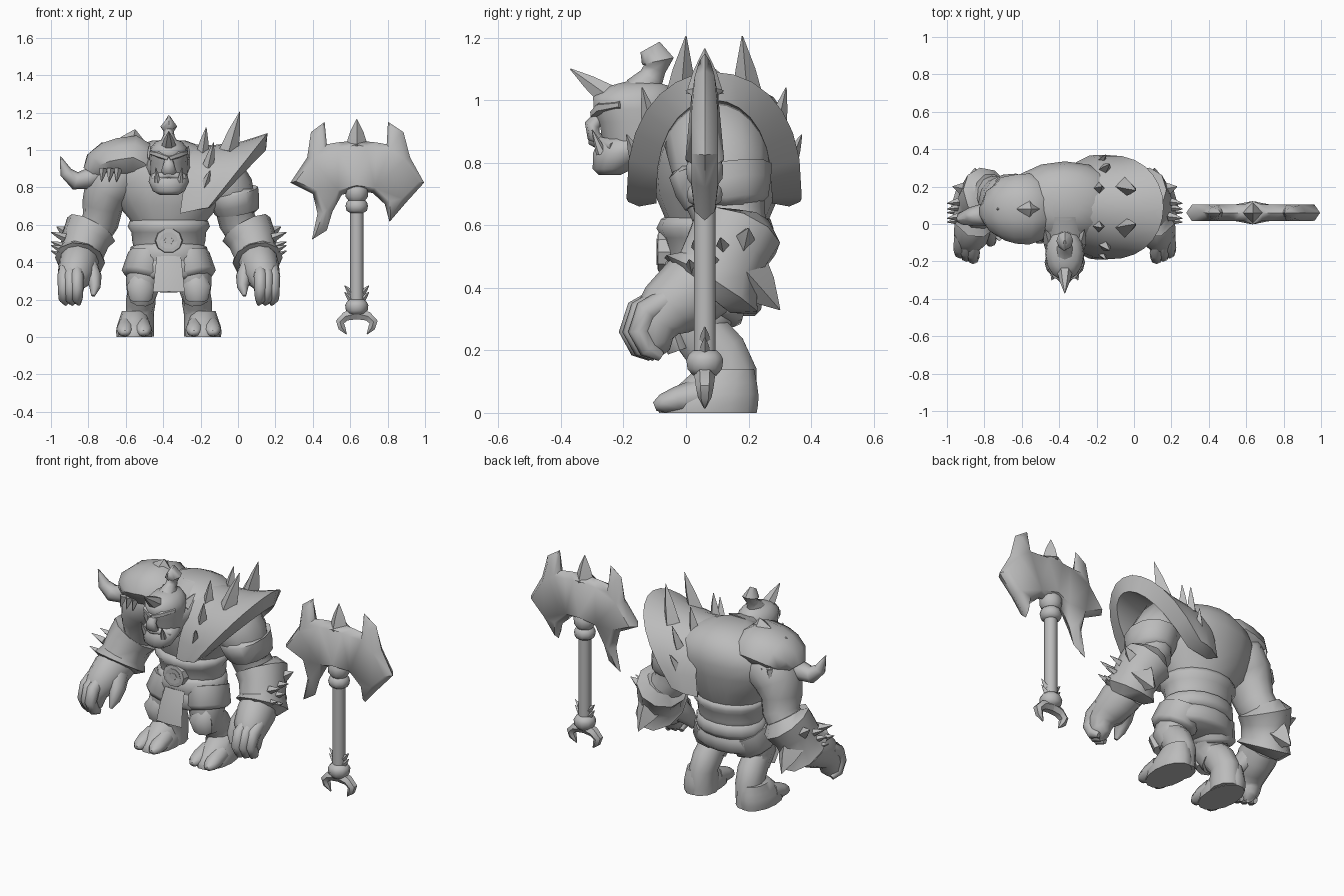
import bpy, bmesh, math
from mathutils import Vector as V

grey = bpy.data.materials.new("stone_grey")
grey.diffuse_color = (0.5, 0.5, 0.5, 1)
CX = -0.37      # middle of the figure
AX, AY = 0.635, 0.06  # axe axis


def finish(name, bm, angle=60):
    bmesh.ops.recalc_face_normals(bm, faces=bm.faces)
    me = bpy.data.meshes.new(name)
    bm.to_mesh(me)
    bm.free()
    me.materials.append(grey)
    ob = bpy.data.objects.new(name, me)
    bpy.context.collection.objects.link(ob)
    bpy.ops.object.select_all(action='DESELECT')
    ob.select_set(True)
    bpy.context.view_layer.objects.active = ob
    bpy.ops.object.shade_smooth_by_angle(angle=math.radians(angle))
    return ob


def skin(name, rings, angle=60):
    """Closed skin over a list of equal rings."""
    bm = bmesh.new()
    vs = [[bm.verts.new(p) for p in r] for r in rings]
    n = len(vs[0])
    for a, b in zip(vs, vs[1:]):
        for i in range(n):
            bm.faces.new((a[i], a[(i + 1) % n], b[(i + 1) % n], b[i]))
    bm.faces.new(vs[0])
    bm.faces.new(vs[-1])
    return finish(name, bm, angle)


def stack(name, levels, n=16, cx=CX):
    """Horizontal oval rings: z, half width, front y, back y."""
    rings = []
    for z, rx, y0, y1 in levels:
        rings.append([(cx + rx * math.cos(t), (y0 + y1) / 2 + (y1 - y0) / 2 * math.sin(t), z)
                      for t in (math.tau * i / n for i in range(n))])
    return skin(name, rings)


def tube(name, pts, n=10, ref=(1, 0, 0), angle=60):
    """Oval rings across a path: x, y, z, radius along ref, other radius."""
    P = [V(p[:3]) for p in pts]
    rings = []
    for i, p in enumerate(pts):
        t = (P[min(i + 1, len(P) - 1)] - P[max(i - 1, 0)]).normalized()
        a = (V(ref) - t * t.dot(V(ref))).normalized()
        b = t.cross(a)
        rings.append([P[i] + a * p[3] * math.cos(k) + b * p[4] * math.sin(k)
                      for k in (math.tau * j / n for j in range(n))])
    return skin(name, rings, angle)


def spike(name, base, tip, r, n=4):
    """Pointed spike with a slightly swollen middle."""
    b, d = V(base), V(tip) - V(base)
    ref = (0, 1, 0) if abs(d.y) < 0.7 * d.length else (1, 0, 0)
    return tube(name, [(*b, r, r), (*(b + d * .5), r * .62, r * .62), (*tip, 0.002, 0.002)], n, ref, 40)


# Torso, belly wrap and belt
stack("torso", [(0.55, .18, -.05, .24), (0.63, .21, -.07, .27), (0.70, .27, -.10, .30),
                (0.80, .32, -.11, .32), (0.88, .33, -.11, .335), (0.95, .29, -.09, .32),
                (1.01, .20, -.05, .28), (1.05, .09, .02, .20)])
stack("belly_wrap", [(0.47, .185, -.05, .24), (0.51, .195, -.06, .255), (0.56, .20, -.075, .26),
                     (0.59, .22, -.095, .28), (0.62, .21, -.08, .27), (0.635, .17, -.05, .23)])
stack("belt", [(0.40, .20, -.07, .24), (0.43, .21, -.08, .26), (0.48, .205, -.075, .26),
               (0.50, .17, -.06, .23)])
stack("hip_skirt", [(0.31, .20, -.06, .22), (0.33, .225, -.08, .24), (0.39, .215, -.08, .25),
                    (0.43, .19, -.06, .23)])
tube("buckle", [(CX, -.05, .515, .075, .07), (CX, -.09, .515, .07, .065),
                (CX, -.095, .515, .05, .045), (CX, -.08, .515, .045, .04)], 10, angle=30)
tube("buckle_emblem", [(CX, -.07, .515, .035, .03), (CX, -.095, .515, .025, .02)], 6, angle=30)
tube("loincloth", [(CX, -.075, .43, .065, .012), (CX, -.11, .34, .075, .012),
                   (CX, -.13, .24, .085, .010)], 4)

# Head: skull, jaw, face pieces
stack("skull", [(0.80, .08, -.24, -.05), (0.87, .10, -.27, -.03), (0.93, .10, -.28, -.01),
                (0.97, .105, -.30, -.02), (1.01, .10, -.30, -.03), (1.045, .07, -.25, -.05),
                (1.06, .025, -.19, -.10)], 14)
stack("jaw", [(0.76, .05, -.28, -.21), (0.78, .085, -.30, -.17), (0.83, .108, -.30, -.11),
              (0.865, .10, -.285, -.09), (0.88, .08, -.27, -.10)], 14)
tube("neck", [(CX, -.15, .90, .10, .10), (CX, .05, .92, .16, .14)], 10)
tube("nose", [(CX, -.27, .955, .02, .02), (CX, -.30, .92, .03, .025), (CX, -.295, .885, .042, .022),
              (CX, -.27, .87, .03, .02)], 8)
tube("upper_lip", [(CX - .08, -.23, .85, .02, .02), (CX, -.295, .87, .02, .02),
                   (CX + .08, -.23, .85, .02, .02)], 6, (0, 0, 1))
for s in (-1, 1):
    tube("brow", [(CX, -.285, .955, .016, .025), (CX + s * .05, -.27, .975, .02, .024),
                  (CX + s * .095, -.21, .985, .012, .012)], 6, (0, 0, 1))
    spike("tusk", (CX + s * .06, -.27, .83), (CX + s * .07, -.30, .905), .018, 6)
    spike("ear", (CX + s * .08, -.10, .96), (CX + s * .105, -.03, 1.02), .035)
spike("forehead_horn", (CX, -.25, 1.015), (CX, -.37, 1.10), .042, 6)
tube("topknot", [(CX, -.14, 1.03, .055, .06), (CX, -.11, 1.075, .03, .04),
                 (CX, -.10, 1.10, .028, .036), (CX, -.09, 1.125, .045, .052),
                 (CX, -.115, 1.17, .008, .035)], 8)

# Limbs, built for each side
for s in (-1, 1):
    def m(pts):
        return [(CX + s * p[0], *p[1:]) for p in pts]
    tube("upper_arm", m([(.18, .10, .90, .10, .12), (.26, .10, .87, .15, .17), (.33, .11, .78, .13, .155),
                         (.355, .12, .70, .11, .13), (.365, .14, .62, .10, .115),
                         (.42, .15, .54, .10, .11)]), 12)
    tube("bracer", m([(.40, .16, .60, .10, .11), (.415, .16, .575, .145, .15), (.445, .13, .52, .13, .14),
                      (.465, .10, .45, .12, .14), (.475, .08, .41, .135, .18),
                      (.475, .06, .385, .10, .11)]), 10, angle=40)
    # Fist: fingers held together in a wedge, with an opposed thumb
    tube("fist", m([(.47, .08, .42, .10, .11), (.485, .01, .385, .105, .12), (.50, -.06, .33, .095, .10),
                    (.52, -.10, .28, .07, .08), (.52, -.10, .225, .06, .06),
                    (.51, -.08, .19, .03, .035)]), 12)
    for x, y in ((.56, .03), (.525, .012), (.49, 0)):
        tube("finger", m([(x, y - .09, .36, .03, .04), (x, y - .155, .325, .036, .04),
                          (x, y - .18, .26, .033, .035), (x, y - .15, .205, .03, .032),
                          (x - .01, y - .11, .18, .012, .016)]), 8)
    tube("thumb", m([(.43, .0, .37, .055, .07), (.40, -.05, .32, .042, .055),
                     (.395, -.09, .265, .03, .036), (.405, -.11, .22, .01, .012)]), 8)
    # Bracer spikes
    for y, z in ((.12, .53), (.04, .53), (.09, .48), (.02, .46), (.07, .43)):
        spike("bracer_spike", (CX + s * .555, y, z), (CX + s * .63, y - .01, z + .03), .024)
    spike("cuff_point", (CX + s * .52, .18, .54), (CX + s * .60, .20, .59), .045)
    spike("cuff_flap", (CX + s * .47, .18, .46), (CX + s * .48, .30, .33), .09)
    # Legs and feet
    tube("thigh", m([(.09, .09, .42, .10, .13), (.125, .06, .34, .105, .125), (.14, .03, .27, .09, .10),
                     (.145, .07, .21, .075, .085)]), 10)
    tube("knee_pad", m([(.145, -.02, .32, .05, .03), (.15, -.045, .27, .075, .045),
                        (.15, -.02, .20, .06, .04)]), 8)
    tube("shin", m([(.145, .06, .25, .075, .085), (.15, .11, .19, .08, .09), (.155, .14, .13, .075, .09),
                    (.16, .13, .04, .08, .10), (.16, .13, .002, .08, .10)]), 10)
    tube("shorts_leg", m([(.11, .08, .43, .11, .14), (.135, .05, .33, .12, .14),
                          (.14, .045, .31, .10, .12)]), 10)
    stack("foot", [(0, .094, -.09, .23), (.03, .097, -.09, .235), (.06, .092, -.06, .235),
                   (.095, .08, -.02, .23), (.14, .065, .03, .22)], 14, CX + s * .185)
    for i in (-1, 1):
        tube("toe", m([(.185 + i * .04, .04, .055, .05, .055), (.185 + i * .048, -.03, .042, .048, .042),
                       (.185 + i * .05, -.075, .03, .04, .03), (.185 + i * .05, -.10, .02, .02, .015)]), 8)
# Arm band on one upper arm
tube("arm_band", [(-.03, .11, .79, .12, .14), (-.03, .11, .775, .14, .165), (-.015, .12, .72, .132, .155),
                  (-.005, .13, .67, .12, .135), (-.005, .13, .66, .09, .10)], 12)

# Great shoulder shell: arches of (end x, top x, half depth, end z, height)
arches = [(-.31, -.26, .24, .66, .37), (-.24, -.14, .275, .675, .35), (-.20, .02, .28, .685, .36),
          (-.16, .158, .28, .69, .40), (-.15, .15, .185, .69, .31), (-.28, -.10, .185, .67, .31)]
rings = []
for i in range(15):
    t = math.pi * i / 14
    k = math.sin(t) ** 0.8 if 0 < i < 14 else 0
    rings.append([(xe + (xt - xe) * k, .09 - ry * math.cos(t), z + h * k) for xe, xt, ry, z, h in arches])
skin("shoulder_shell", rings, 45)
for s in (-1, 1):
    spike("large_shell_spike", (-.05, .09 + s * .11, .99), (.01, .09 + s * .09, 1.205), .052)
    spike("mid_shell_spike", (-.19, .09 + s * .10, .98), (-.17, .09 + s * .11, 1.12), .035)
    spike("small_shell_spike", (-.16, .09 + s * .20, .91), (-.13, .09 + s * .23, 1.04), .032)
    spike("low_shell_spike", (-.18, .09 + s * .24, .80), (-.15, .09 + s * .28, .89), .028)

# Beast-skull shoulder guard with one curved horn and teeth
tube("skull_guard", [(-.46, .08, .87, .14, .10), (-.50, .08, .93, .17, .11), (-.56, .08, .96, .19, .125),
                     (-.63, .08, .95, .185, .12), (-.70, .08, .935, .17, .11), (-.75, .07, .91, .13, .09),
                     (-.78, .07, .87, .07, .06)], 10, (0, 1, 0), 40)
spike("guard_crest", (-.57, .08, 1.01), (-.55, .08, 1.11), .10)
spike("guard_ridge", (-.70, .08, .97), (-.73, .08, 1.04), .08)
tube("guard_horn", [(-.72, .06, .89, .07, .06), (-.80, .05, .845, .06, .055), (-.87, .04, .835, .05, .048),
                    (-.92, .03, .88, .034, .034), (-.95, .02, .965, .003, .003)], 8, (0, 1, 0))
for s in (-1, 1):
    for x in (-.64, -.68, -.72):
        spike("guard_tooth", (x, .08 + s * .15, .90), (x - .01, .08 + s * .16, .83), .022)

# Axe shaft and collars
def turned(name, prof, n=10):
    return tube(name, [(AX, AY, z, r, r) for z, r in prof], n)
turned("axe_shaft", [(.12, .036), (.76, .036)])
turned("axe_collar", [(.66, .03), (.675, .055), (.70, .06), (.72, .055), (.73, .045), (.75, .06),
                      (.79, .062), (.83, .04)])
turned("pommel", [(.12, .04), (.14, .058), (.17, .062), (.185, .055), (.20, .04)])
spike("axe_top_spike", (AX, AY, 1.02), (AX, AY, 1.165), .06)

# Double axe blade: outline in x, z, bevelled to a sharp rim, thickest in the middle
outline = [(.635, 1.06), (.58, 1.045), (.53, 1.04), (.475, 1.03), (.463, 1.15), (.39, 1.095), (.37, .96),
           (.28, .825), (.40, .765), (.425, .66), (.395, .52), (.475, .57), (.505, .67), (.555, .76),
           (.635, .78), (.72, .77), (.785, .71), (.81, .615), (.90, .72), (.995, .825), (.92, .96),
           (.885, 1.095), (.802, 1.15), (.795, 1.03), (.74, 1.04), (.69, 1.045)]
bm = bmesh.new()
for s in (-1, 1):
    face = bm.faces.new([bm.verts.new((x, AY, z)) for x, z in outline])
    bm.normal_update()
    bmesh.ops.inset_region(bm, faces=[face], thickness=.03, use_boundary=True, use_even_offset=False)
    for v in face.verts:
        tip = max(v.co.z - 1.04, .68 - v.co.z, 0)
        v.co.y = AY + s * (.062 if abs(v.co.x - AX) < .03 else max(.043 - .3 * tip, .015))
bmesh.ops.triangulate(bm, faces=[f for f in bm.faces if len(f.verts) > 4])
bmesh.ops.remove_doubles(bm, verts=bm.verts, dist=.0005)
finish("axe_blade", bm)

# Axe foot claws and thorns
for s in (-1, 1):
    tube("pommel_claw", [(AX, AY, .125, .035, .035), (AX + s * .06, AY, .11, .032, .028),
                         (AX + s * .09, AY, .08, .028, .026), (AX + s * .08, AY, .05, .022, .022),
                         (AX + s * .055, AY, .015, .003, .003)], 6, (0, 1, 0), 40)
    for z in (.20, .235):
        spike("shaft_thorn", (AX + s * .03, AY, z), (AX + s * .065, AY, z + .04), .018)
